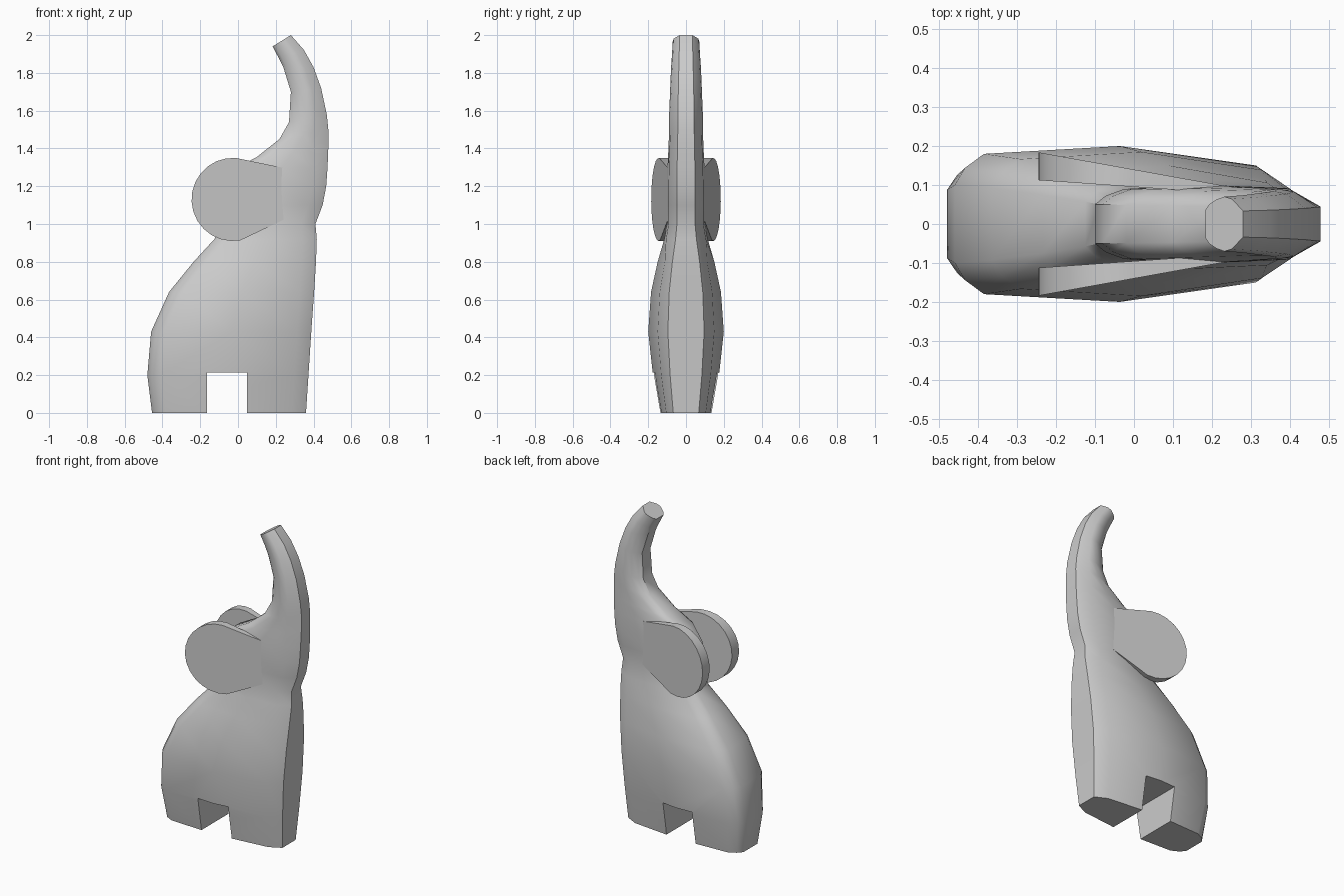
import bpy, bmesh, math

cube = bpy.data.objects.get("Cube")
if cube:
    bpy.data.objects.remove(cube, do_unlink=True)

GREY = (0.6, 0.6, 0.6, 1)
mat = bpy.data.materials.new("stone grey")
mat.use_nodes = True
mat.diffuse_color = GREY
mat.node_tree.nodes["Principled BSDF"].inputs["Base Color"].default_value = GREY


def finish(name, bm):
    bmesh.ops.recalc_face_normals(bm, faces=bm.faces)
    me = bpy.data.meshes.new(name)
    bm.to_mesh(me)
    bm.free()
    me.materials.append(mat)
    ob = bpy.data.objects.new(name, me)
    bpy.context.collection.objects.link(ob)
    return ob


def smooth(ob, angle):
    bpy.ops.object.select_all(action="DESELECT")
    ob.select_set(True)
    bpy.context.view_layer.objects.active = ob
    bpy.ops.object.shade_smooth_by_angle(angle=math.radians(angle))


def ring(bm, xb, zb, xf, zf, w):
    """Chamfered section running from a back point to a front point."""
    length = math.hypot(xf - xb, zf - zb)
    c = min(0.075 / length, 0.3)
    cheek = 0.75 if length > 0.6 else 0.92
    side = [(0, 0.5), (0.35 * c, 0.72), (c, 0.9), (0.5, 1), (1 - c, cheek), (1, 0.48)]
    loop = side + [(t, -s) for t, s in reversed(side)]
    return [bm.verts.new((xb + (xf - xb) * t, s * w, zb + (zf - zb) * t)) for t, s in loop]


# Body, head and raised trunk: back x, back z, front x, front z, half width
SECTIONS = [
    (-.455, 0, .36, 0, .14), (-.48, .2, .373, .2, .175), (-.46, .43, .388, .43, .2),
    (-.365, .64, .403, .64, .185), (-.235, .8, .413, .8, .15), (-.125, .92, .417, .92, .115),
    (-.09, 1, .41, 1, .1), (-.1, 1.1, .448, 1.1, .1), (-.08, 1.2, .467, 1.2, .1),
    (-.02, 1.29, .474, 1.3, .098), (.1, 1.355, .478, 1.4, .094), (.22, 1.45, .478, 1.5, .09),
    (.27, 1.54, .47, 1.58, .09), (.28, 1.7, .44, 1.72, .084), (.24, 1.83, .4, 1.83, .079),
    (.215, 1.88, .35, 1.92, .074), (.183, 1.94, .28, 2, .07),
]
bm = bmesh.new()
rings = [ring(bm, *s) for s in SECTIONS]
for a, b in zip(rings, rings[1:]):
    for i in range(len(a)):
        j = (i + 1) % len(a)
        bm.faces.new((a[i], a[j], b[j], b[i]))
bm.faces.new(rings[0])
bm.faces.new(rings[-1])
body = finish("body_and_trunk", bm)

# Square gap between the front and back legs
bpy.ops.mesh.primitive_cube_add(size=1, location=(-.058, 0, 0))
gap = bpy.context.object
gap.name = "leg_gap_cutter"
gap.scale = (.21, 1, .43)
mod = body.modifiers.new("leg_gap", "BOOLEAN")
mod.object = gap
mod.operation = "DIFFERENCE"
mod.solver = "EXACT"
bpy.ops.object.select_all(action="DESELECT")
body.select_set(True)
bpy.context.view_layer.objects.active = body
bpy.ops.object.modifier_apply(modifier=mod.name)
bpy.data.objects.remove(gap, do_unlink=True)
smooth(body, 40)

# Ears: round flaps that thicken outward and sink into the cheeks
outline = [(.3, 1.285)]
for k in range(15):
    a = math.radians(85 + k * 14)
    outline.append((-.028 + .218 * math.cos(a), 1.13 + .22 * math.sin(a)))
outline.append((.3, 1.05))
for name, sign in (("left_side_ear", 1), ("right_side_ear", -1)):
    bm = bmesh.new()
    outer = [bm.verts.new((x, sign * (.183 - .18 * (x + .24)), z)) for x, z in outline]
    inner = [bm.verts.new((x, sign * (.112 - .07 * (x + .24)), z)) for x, z in outline]
    for i in range(len(outline)):
        j = (i + 1) % len(outline)
        bm.faces.new((outer[i], outer[j], inner[j], inner[i]))
    bm.faces.new(outer)
    bm.faces.new(inner)
    smooth(finish(name, bm), 30)
